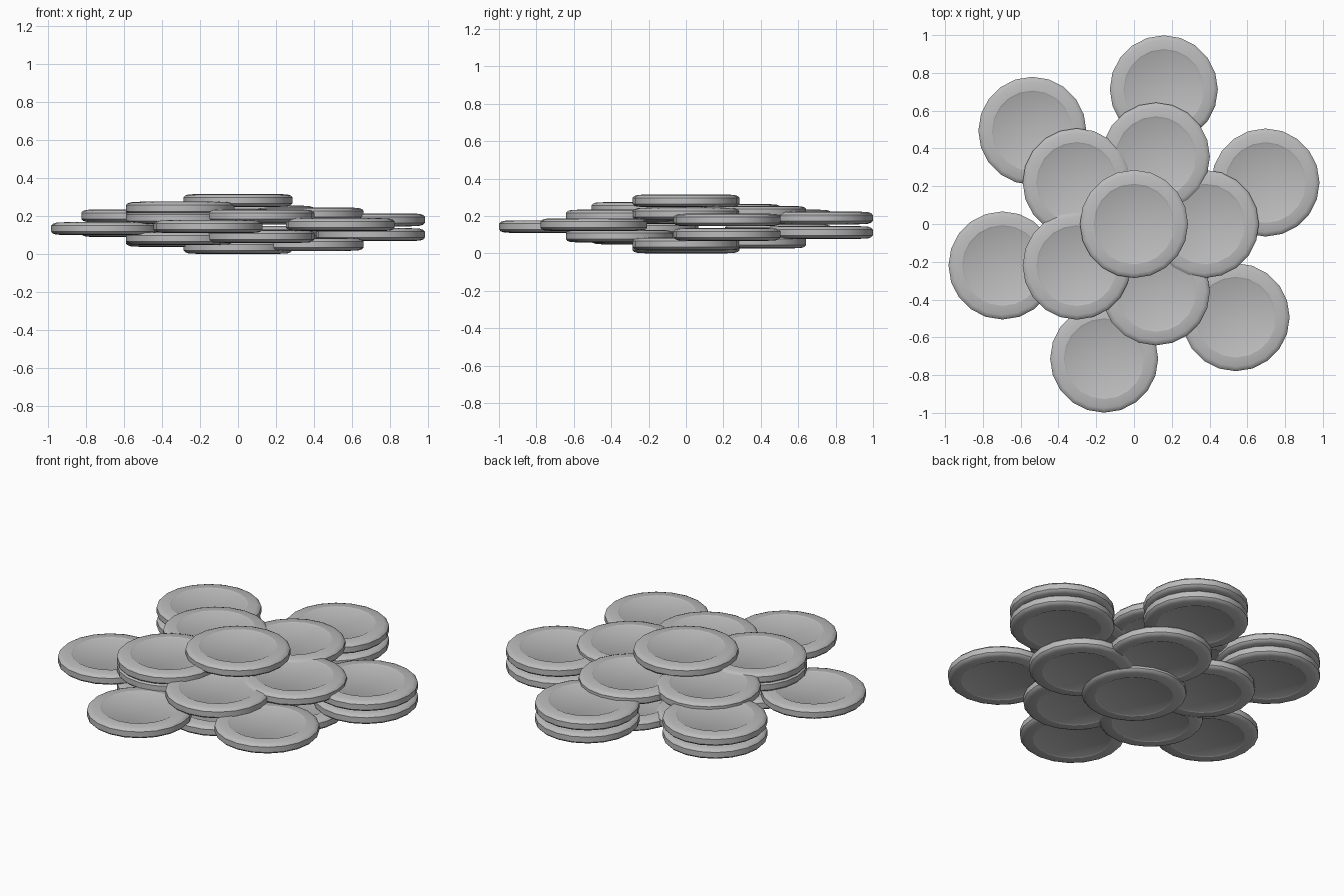
import bpy, bmesh
from math import cos, sin, radians, tau

cube = bpy.data.objects.get("Cube")
if cube:
    bpy.data.objects.remove(cube)

grey = bpy.data.materials.new("plain grey")
grey.use_nodes = True
grey.diffuse_color = (0.5, 0.5, 0.5, 1)
grey.node_tree.nodes["Principled BSDF"].inputs["Base Color"].default_value = (0.5, 0.5, 0.5, 1)

SIDES = 20
HALF = 0.034

# Upper half of the disc outline: shallow dish, raised lip, rounded rim
upper = [(0.205, HALF - 0.004), (0.213, HALF), (0.262, HALF - 0.003),
         (0.278, HALF - 0.009), (0.286, HALF - 0.018)]
profile = upper + [(r, -z) for r, z in reversed(upper)]


def disc_mesh():
    bm = bmesh.new()
    rings = [[bm.verts.new((r * cos(tau * k / SIDES), r * sin(tau * k / SIDES), z))
              for k in range(SIDES)] for r, z in profile]
    for a, b in zip(rings, rings[1:]):
        for k in range(SIDES):
            n = (k + 1) % SIDES
            bm.faces.new((a[k], b[k], b[n], a[n]))
    bm.faces.new(rings[0])
    bm.faces.new(rings[-1][::-1])
    bmesh.ops.recalc_face_normals(bm, faces=bm.faces)
    mesh = bpy.data.meshes.new("disc")
    bm.to_mesh(mesh)
    bm.free()
    mesh.materials.append(grey)
    return mesh


mesh = disc_mesh()
discs = []


def add_disc(name, radius, angle, bottom):
    obj = bpy.data.objects.new(name, mesh.copy())
    a = radians(angle)
    obj.location = (radius * cos(a), radius * sin(a), bottom + HALF)
    bpy.context.collection.objects.link(obj)
    discs.append(obj)


def add_spiral(name, count, radius, start, turn, bottom, rise):
    for i in range(count):
        add_disc(f"{name}_{i + 1}", radius, start + turn * i, bottom + rise * i)


# Centre discs below and on top
add_disc("bottom_disc", 0, 0, 0)
add_disc("top_disc", 0, 0, 0.247)

# Rising rings of discs
add_spiral("lower_inner_disc", 5, 0.375, 0, 72, 0.016, 0.0105)
add_spiral("outer_disc", 6, 0.73, 17.5, 60, 0.067, 0.0105)
add_spiral("upper_outer_disc", 3, 0.73, 17.5, 60, 0.145, 0.0105)
add_spiral("upper_inner_disc", 6, 0.375, 216, 72, 0.156, 0.01)

# Smooth shading with sharp lips
for obj in discs:
    obj.select_set(True)
bpy.context.view_layer.objects.active = discs[0]
bpy.ops.object.shade_smooth_by_angle(angle=radians(30))
